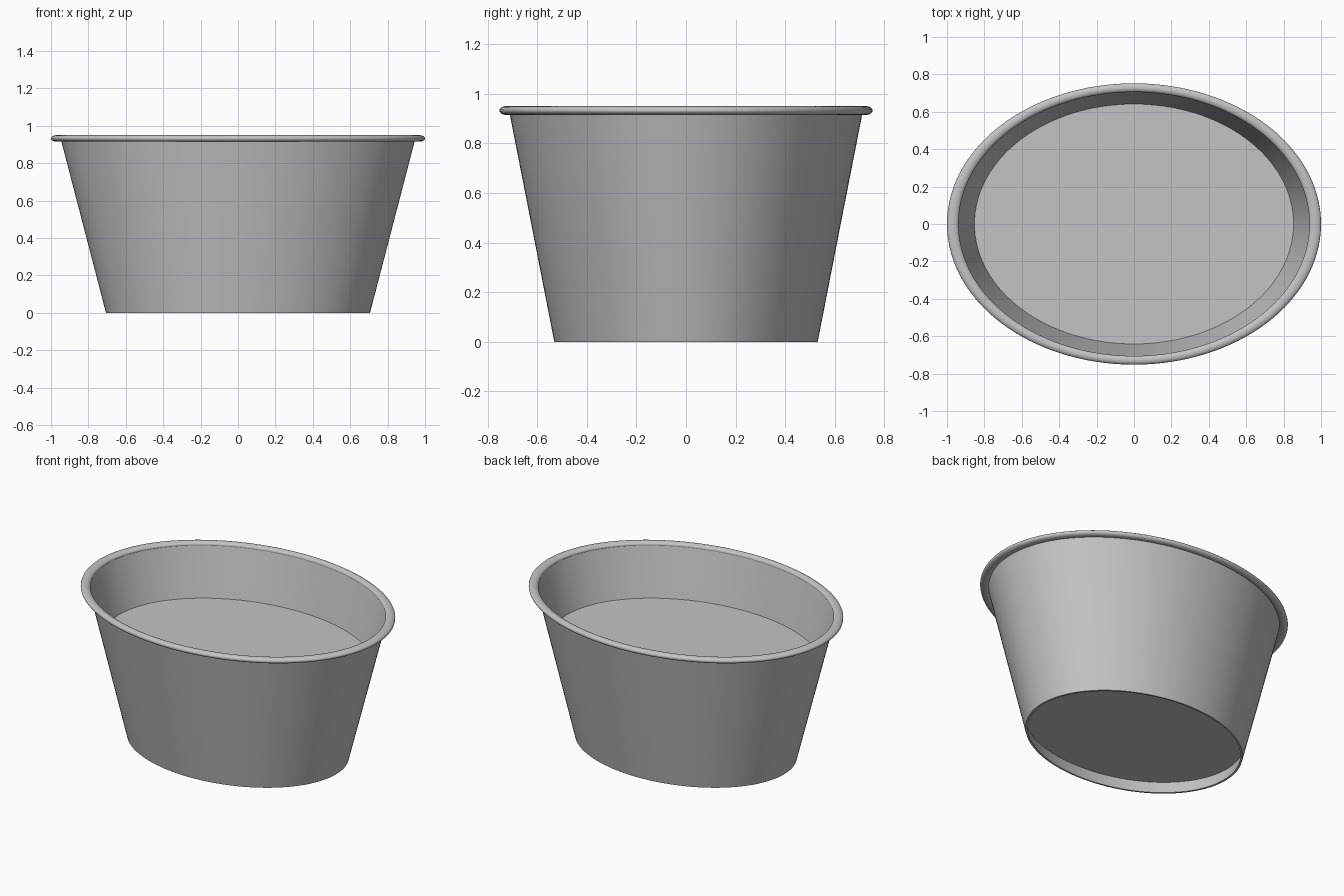
import bpy, bmesh
from math import pi, cos, sin, radians
from mathutils import Matrix, Vector

cube = bpy.data.objects.get("Cube")
if cube:
    bpy.data.objects.remove(cube, do_unlink=True)

DEPTH_RATIO = 0.752   # oval: y radius relative to x radius
SEGMENTS = 128

grey = bpy.data.materials.new("plain grey")
grey.use_nodes = True
colour = (0.55, 0.55, 0.55, 1)
grey.diffuse_color = colour
grey.node_tree.nodes["Principled BSDF"].inputs["Base Color"].default_value = colour


def oval_lathe(name, profile, closed):
    """Spin an (x, z) profile around z, then squash it into an oval."""
    bm = bmesh.new()
    verts = [bm.verts.new((x, 0, z)) for x, z in profile]
    edges = [bm.edges.new(pair) for pair in zip(verts, verts[1:])]
    if closed:
        edges.append(bm.edges.new((verts[-1], verts[0])))
    bmesh.ops.spin(bm, geom=verts + edges, cent=(0, 0, 0), axis=(0, 0, 1),
                   angle=2 * pi, steps=SEGMENTS)
    bmesh.ops.remove_doubles(bm, verts=bm.verts, dist=0.0001)
    bmesh.ops.scale(bm, vec=Vector((1, DEPTH_RATIO, 1)), verts=bm.verts)
    bmesh.ops.recalc_face_normals(bm, faces=bm.faces)
    mesh = bpy.data.meshes.new(name)
    bm.to_mesh(mesh)
    bm.free()
    mesh.materials.append(grey)
    obj = bpy.data.objects.new(name, mesh)
    bpy.context.collection.objects.link(obj)
    bpy.ops.object.select_all(action="DESELECT")
    obj.select_set(True)
    bpy.context.view_layer.objects.active = obj
    bpy.ops.object.shade_smooth_by_angle(angle=radians(35))
    return obj


# Tapered body: raised floor inside, shallow recess underneath
oval_lathe("tub_body", [(0, 0.08), (0.713, 0.08), (0.692, 0), (0.706, 0),
                        (0.948, 0.93), (0.94, 0.93), (0.853, 0.62), (0, 0.62)],
           closed=False)

# Rounded rim bead
bead = [(0.969 + 0.031 * cos(2 * pi * i / 20), 0.9325 + 0.0175 * sin(2 * pi * i / 20))
        for i in range(20)]
oval_lathe("rim", bead, closed=True)
